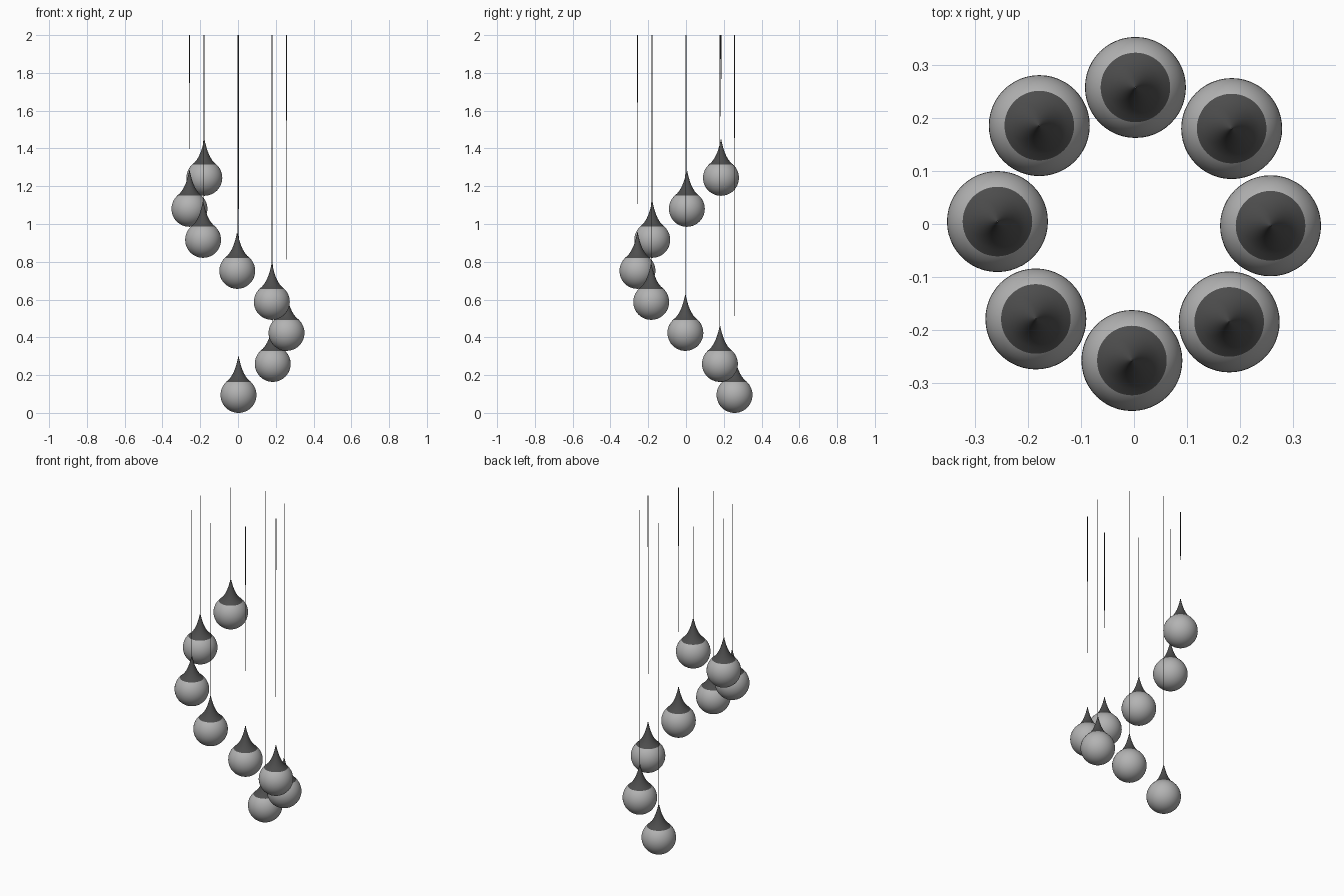
import bpy, bmesh, math

if "Cube" in bpy.data.objects:
    bpy.data.objects.remove(bpy.data.objects["Cube"])

LAMPS = 8
RING_R = 0.257       # radius of the spiral
BALL_R = 0.095
TOP_Z = 2.0


def material(name, rgb):
    m = bpy.data.materials.new(name)
    m.diffuse_color = (*rgb, 1.0)
    m.use_nodes = True
    m.node_tree.nodes["Principled BSDF"].inputs["Base Color"].default_value = m.diffuse_color
    return m


glass = material("frosted grey glass", (0.45, 0.45, 0.45))
metal = material("dark grey metal", (0.075, 0.075, 0.075))


def lathe(name, profile, loc, mat, steps):
    """Spin an (r, z) profile around the vertical axis."""
    bm = bmesh.new()
    verts = [bm.verts.new((r, 0, z)) for r, z in profile]
    edges = [bm.edges.new(pair) for pair in zip(verts, verts[1:])]
    bmesh.ops.spin(bm, geom=verts + edges, cent=(0, 0, 0), axis=(0, 0, 1),
                   angle=math.tau, steps=steps)
    bmesh.ops.remove_doubles(bm, verts=bm.verts, dist=1e-5)
    bmesh.ops.recalc_face_normals(bm, faces=bm.faces)
    for f in bm.faces:
        f.smooth = True
    # open shells: make the normals point away from the axis
    if sum(f.normal.dot((f.calc_center_median().x, f.calc_center_median().y, 0))
           for f in bm.faces) < 0:
        bmesh.ops.reverse_faces(bm, faces=bm.faces)
    mesh = bpy.data.meshes.new(name)
    bm.to_mesh(mesh)
    bm.free()
    mesh.materials.append(mat)
    ob = bpy.data.objects.new(name, mesh)
    ob.location = loc
    bpy.context.collection.objects.link(ob)
    return ob


# half circle for the globe, flared teardrop neck for the cap
ball = [(BALL_R * math.sin(math.pi * i / 24), -BALL_R * math.cos(math.pi * i / 24))
        for i in range(25)]
cap = [(0.0655, 0.0695), (0.053, 0.080), (0.041, 0.094), (0.029, 0.114),
       (0.019, 0.137), (0.011, 0.162), (0.005, 0.185), (0.001, 0.205)]

# lamps climb the spiral from the lowest, at the back, round by the right
for i in range(LAMPS):
    a = math.radians(89.4 - 45.07 * i)
    z = BALL_R + 0.1642 * i
    loc = (RING_R * math.cos(a), RING_R * math.sin(a), z)
    lathe(f"globe_{i + 1}", ball, loc, glass, 48)
    lathe(f"cap_{i + 1}", cap, loc, metal, 48)
    # cable narrows slightly towards the lamp
    lathe(f"cable_{i + 1}", [(0.001, 0.2), (0.0018, TOP_Z - z), (0, TOP_Z - z)],
          loc, metal, 8)
